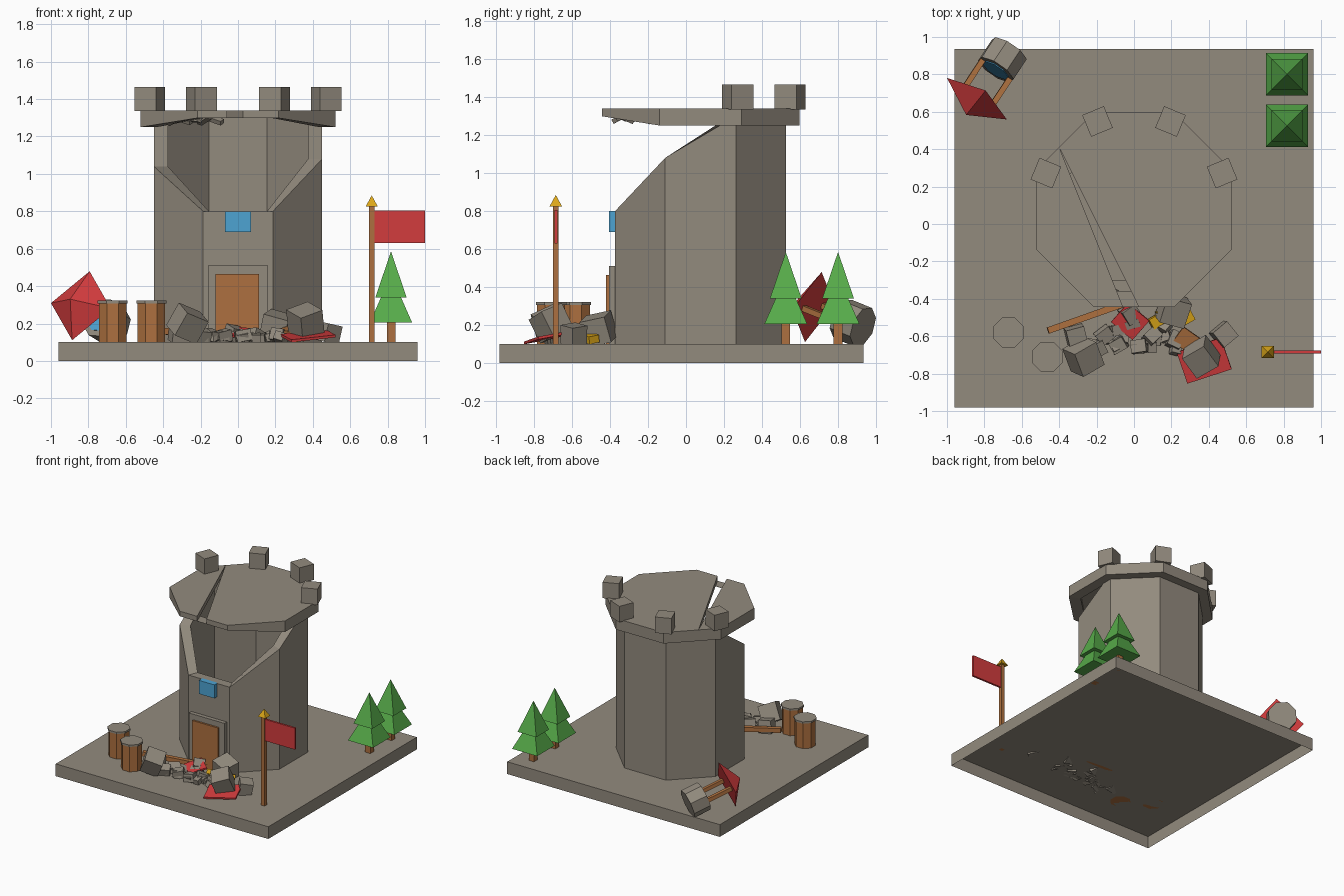
import bpy, bmesh, random
from math import radians, pi, cos, sin
from mathutils import Matrix, Vector, Euler

cube = bpy.data.objects.get("Cube")
if cube:
    bpy.data.objects.remove(cube, do_unlink=True)
random.seed(4)


def material(name, rgb):
    m = bpy.data.materials.new(name)
    m.use_nodes = True
    m.diffuse_color = (*rgb, 1)
    m.node_tree.nodes["Principled BSDF"].inputs["Base Color"].default_value = (*rgb, 1)
    return m


STONE = material("stone grey", (0.29, 0.257, 0.208))
WOOD = material("wood brown", (0.42, 0.163, 0.05))
RED = material("cloth red", (0.65, 0.045, 0.047))
BLUE = material("water blue", (0.075, 0.37, 0.65))
GREEN = material("leaf green", (0.095, 0.41, 0.068))
GOLD = material("gold", (0.72, 0.39, 0.01))


def finish(name, bm, mat, matrix=Matrix()):
    bmesh.ops.recalc_face_normals(bm, faces=bm.faces)
    bm.transform(matrix)
    mesh = bpy.data.meshes.new(name)
    bm.to_mesh(mesh)
    bm.free()
    mesh.materials.append(mat)
    obj = bpy.data.objects.new(name, mesh)
    bpy.context.collection.objects.link(obj)
    return obj


def place(loc, rot=(0, 0, 0)):
    return Matrix.Translation(loc) @ Euler([radians(a) for a in rot]).to_matrix().to_4x4()


def box(name, loc, size, mat, rot=(0, 0, 0), parent=Matrix()):
    bm = bmesh.new()
    bmesh.ops.create_cube(bm, size=1, matrix=Matrix.Diagonal((*size, 1)))
    return finish(name, bm, mat, parent @ place(loc, rot))


def span(name, lo, hi, mat):
    lo, hi = Vector(lo), Vector(hi)
    return box(name, (lo + hi) / 2, hi - lo, mat)


def cone(name, sides, r1, r2, x, y, z1, z2, mat, turn=0, parent=Matrix()):
    bm = bmesh.new()
    bmesh.ops.create_cone(bm, cap_ends=True, segments=sides, radius1=r1, radius2=r2, depth=z2 - z1)
    bmesh.ops.remove_doubles(bm, verts=bm.verts, dist=1e-5)
    return finish(name, bm, mat, parent @ place((x, y, (z1 + z2) / 2), (0, 0, turn)))


def shell(name, r_out, r_in, bottoms, tops, mat):
    """Eight-sided wall with its own bottom and top height at each corner."""
    bm = bmesh.new()
    rings = []
    for r, heights in ((r_out, bottoms), (r_out, tops), (r_in, tops), (r_in, bottoms)):
        rings.append([bm.verts.new((r * cos(pi / 8 + i * pi / 4), r * sin(pi / 8 + i * pi / 4), h))
                      for i, h in enumerate(heights)])
    for k in range(4):
        a, b = rings[k], rings[(k + 1) % 4]
        for i in range(8):
            j = (i + 1) % 8
            bm.faces.new((a[i], a[j], b[j], b[i]))
    return finish(name, bm, mat, Matrix.Translation((0, CY, 0)))


# Ground slab, open underneath
slab = span("ground_slab", (-0.96, -0.98, 0), (0.96, 0.935, 0.1), STONE)
bm = bmesh.new()
bm.from_mesh(slab.data)
bmesh.ops.delete(bm, geom=[f for f in bm.faces if f.normal.z < -0.9], context='FACES')
bm.to_mesh(slab.data)
bm.free()

# Broken tower wall: high at the back, low at the front
CY = 0.077
shell("tower_wall", 0.487, 0.406, [0.1] * 8, [1.3] * 4 + [1.04, 0.8, 0.8, 1.08], STONE)

# Roof rim, broken off towards the front, and the cracked roof plate
shell("roof_rim", 0.563, 0.47, [1.25] * 5 + [1.299] * 2 + [1.25], [1.3] * 8, STONE)
roof = cone("roof_plate", 8, 0.563, 0.563, 0, CY, 1.3, 1.34, STONE, 22.5)

bm = bmesh.new()
tri = [bm.verts.new((x, y, 1.2)) for x, y in ((-0.4, 0.41), (-0.016, -0.55), (0.104, -0.6))]
prism = bmesh.ops.extrude_face_region(bm, geom=[bm.faces.new(tri)])
bmesh.ops.translate(bm, vec=(0, 0, 0.3), verts=[v for v in prism["geom"] if isinstance(v, bmesh.types.BMVert)])
cutter = finish("crack_cutter", bm, STONE)
cutter.hide_render = True
mod = roof.modifiers.new("crack", 'BOOLEAN')
mod.operation, mod.object, mod.solver = 'DIFFERENCE', cutter, 'EXACT'
graph = bpy.context.evaluated_depsgraph_get()
roof.data = bpy.data.meshes.new_from_object(roof.evaluated_get(graph))
roof.modifiers.clear()
bpy.data.objects.remove(cutter, do_unlink=True)

# Battlements on the surviving corners
for i in range(4):
    a = pi / 8 + i * pi / 4
    box("battlement", (0.51 * cos(a), CY + 0.51 * sin(a), 1.4), (0.125, 0.125, 0.13), STONE,
        (0, 0, 22.5 + 45 * i))

# Shards hanging under the broken roof edge
for i in range(6):
    box("roof_shard", (-0.4 + 0.055 * i, -0.2 - 0.03 * i, 1.29), (0.1, 0.03, 0.025), STONE,
        (random.uniform(-30, 30), random.uniform(-25, 25), -45 + random.uniform(-20, 20)))

# Door and window
span("door_frame", (-0.16, -0.405, 0.1), (0.16, -0.36, 0.51), STONE)
span("door", (-0.12, -0.42, 0.1), (0.112, -0.39, 0.465), WOOD)
span("window", (-0.07, -0.405, 0.69), (0.07, -0.36, 0.8), BLUE)

# Barrels
for x, y in ((-0.67, -0.58), (-0.463, -0.71)):
    cone("barrel", 8, 0.08, 0.08, x, y, 0.1, 0.31, WOOD, 22.5)
    cone("barrel_lid", 8, 0.087, 0.087, x, y, 0.307, 0.322, STONE, 22.5)

# Flag
span("flag_pole", (0.7, -0.7, 0.1), (0.73, -0.67, 0.83), WOOD)
cone("flag_pole_tip", 4, 0.046, 0, 0.715, -0.685, 0.825, 0.885, GOLD, 45)
span("flag", (0.73, -0.693, 0.63), (1.0, -0.677, 0.805), RED)

# Trees
for y in (0.8, 0.525):
    span("tree_trunk", (0.797, y - 0.023, 0.1), (0.843, y + 0.023, 0.22), WOOD)
    cone("lower_branches", 4, 0.16, 0, 0.818, y, 0.205, 0.46, GREEN, 45)
    cone("upper_branches", 4, 0.118, 0, 0.818, y, 0.34, 0.585, GREEN, 45)

# Toppled well, built along its own tilted axis
axis = Vector((-0.52, -0.79, 0.32)).normalized()
side = Vector((-0.8, 0.56, 0.07))
side = (side - axis * side.dot(axis)).normalized()
well = Matrix((side, axis.cross(side), axis)).transposed().to_4x4()
well.translation = (-0.84, 0.67, 0.295)
cone("well_roof", 4, 0.195, 0, 0, 0, 0, 0.11, RED, 0, well)
cone("well_basin", 8, 0.112, 0.112, 0, 0, -0.33, -0.195, STONE, 22.5, well)
cone("well_water", 8, 0.08, 0.08, 0, 0, -0.2, -0.19, BLUE, 22.5, well)
for s in (-1, 1):
    box("well_post", (s * 0.088, 0, -0.11), (0.03, 0.03, 0.23), WOOD, parent=well)

# Fallen beam leaning towards the tower
start, end = Vector((-0.46, -0.57, 0.165)), Vector((0.02, -0.4, 0.12))
turn = (end - start).to_track_quat('X', 'Z').to_euler()
box("fallen_beam", (start + end) / 2, ((end - start).length, 0.035, 0.035), WOOD,
    [a * 180 / pi for a in turn])

# Large fallen blocks
for x, y, z, size, rot in (
        (-0.27, -0.71, 0.2, 0.14, (25, 20, 30)),
        (0.21, -0.46, 0.18, 0.14, (12, 15, -15)),
        (0.36, -0.71, 0.21, 0.14, (20, -18, 30)),
        (0.48, -0.59, 0.15, 0.1, (8, 10, 40)),
        (-0.31, -0.6, 0.15, 0.1, (10, 5, 15)),
        (-0.02, -0.48, 0.14, 0.085, (20, 10, 35))):
    box("fallen_block", (x, y, z), (size, size, size), STONE, rot)

# Small rubble scattered in an arc before the door
for i in range(22):
    x = -0.24 + 0.022 * i + random.uniform(-0.02, 0.02)
    y = -0.6 + random.uniform(-0.08, 0.07)
    s = random.uniform(0.045, 0.075)
    box("rubble", (x, y, 0.105 + s * 0.4), (s * 1.2, s, s * 0.9), STONE,
        [random.uniform(-25, 25), random.uniform(-25, 25), random.uniform(0, 90)])

# Torn cloth, broken planks and gold among the rubble
box("large_cloth", (0.375, -0.73, 0.135), (0.25, 0.18, 0.014), RED, (10, -6, 18))
box("small_cloth", (-0.02, -0.52, 0.155), (0.15, 0.14, 0.014), RED, (15, 5, -40))
box("broken_plank", (0.28, -0.62, 0.16), (0.11, 0.1, 0.02), WOOD, (10, 8, -35))
for x, y in ((0.12, -0.52), (0.28, -0.5), (0.16, -0.48)):
    box("gold_piece", (x, y, 0.13), (0.07, 0.06, 0.04), GOLD, (10, 10, 30))
